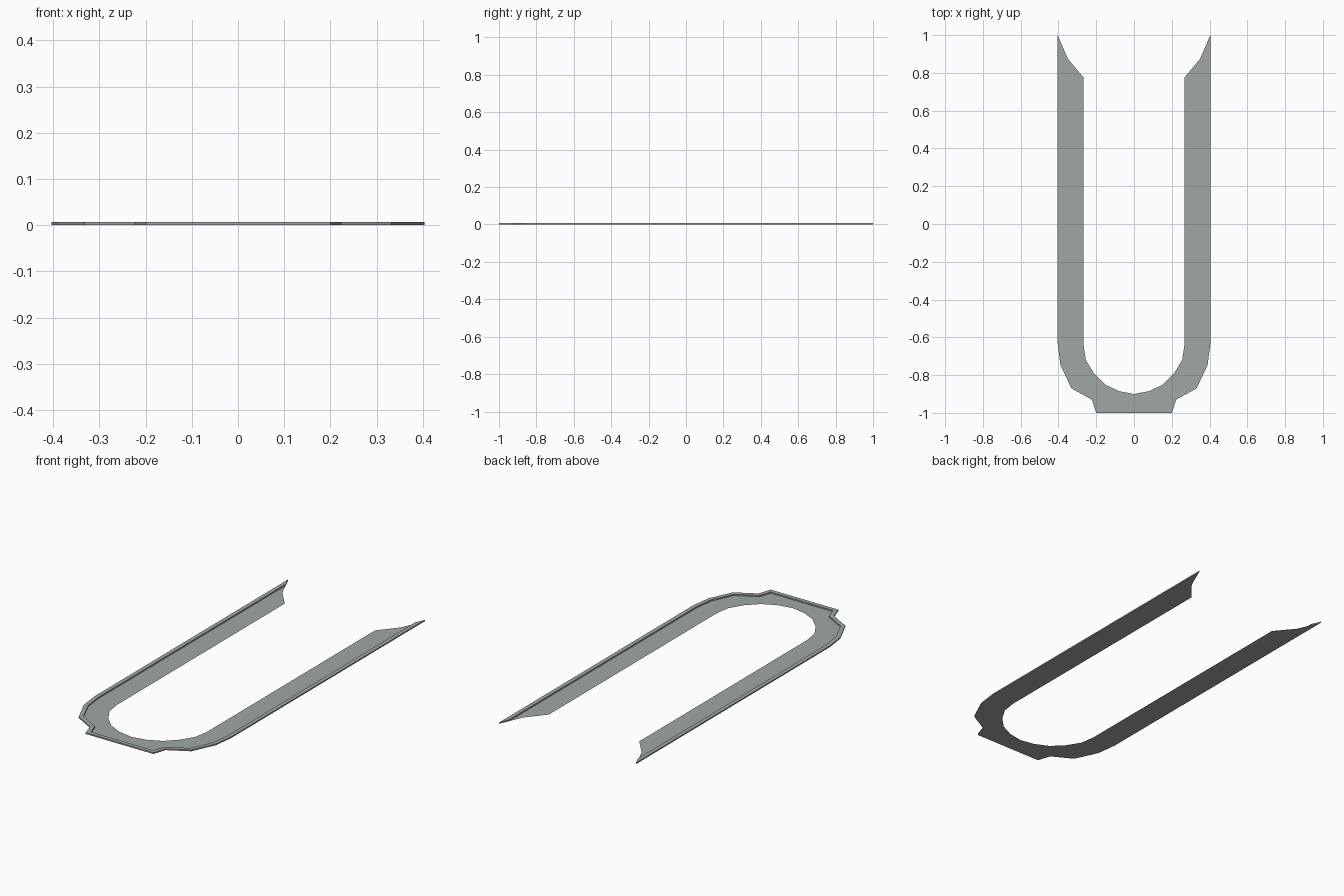
import bpy, bmesh
from mathutils import Vector

if "Cube" in bpy.data.objects:
    bpy.data.objects.remove(bpy.data.objects["Cube"])

H = 0.007  # height of the outer rim
W = 0.022  # width of the outer rim

grey = bpy.data.materials.new("grey")
grey.diffuse_color = (0.35, 0.39, 0.376, 1)
grey.use_nodes = True
grey.node_tree.nodes["Principled BSDF"].inputs["Base Color"].default_value = grey.diffuse_color

# right-hand half of the outline: outer edge, then arm tip and inner edge
outer = [(0, -1), (0.2, -1), (0.223, -0.93), (0.332, -0.87), (0.39, -0.745),
         (0.404, -0.635), (0.404, 1)]
inner = [(0.35, 0.875), (0.267, 0.775), (0.267, -0.64), (0.255, -0.72), (0.213, -0.79),
         (0.153, -0.85), (0.08, -0.885), (0, -0.9)]


def mirrored(points):
    """Full left-to-right path from a half path starting at x = 0."""
    return [(-x, y) for x, y in reversed(points[1:])] + points


def inset(points, d):
    """Half path moved inward by d with mitred corners, ends cut at the arm tip."""
    pts = [Vector(p) for p in points]
    normals = [Vector((a.y - b.y, b.x - a.x)).normalized() for a, b in zip(pts, pts[1:])]
    result = [(0, pts[0].y + d)]
    for p, n, m in zip(pts[1:-1], normals, normals[1:]):
        q = p + (n + m) * d / (1 + n.dot(m))
        result.append((q.x, q.y))
    tip, (bx, by) = pts[-1], inner[0]
    result.append((tip.x - d, tip.y - d * (tip.y - by) / (tip.x - bx)))
    return result


def finish(bm, name):
    mesh = bpy.data.meshes.new(name)
    bm.to_mesh(mesh)
    bm.free()
    mesh.materials.append(grey)
    bpy.context.collection.objects.link(bpy.data.objects.new(name, mesh))


# flat U-shaped plate
bm = bmesh.new()
loop = mirrored(outer) + inner + [(-x, y) for x, y in reversed(inner[:-1])]
face = bm.faces.new([bm.verts.new((x, y, 0)) for x, y in loop])
face.normal_update()
bmesh.ops.triangulate(bm, faces=[face])
finish(bm, "u_plate")

# raised rim along the outer edge: outer wall, top and inner wall
bm = bmesh.new()
out, inn = mirrored(outer), mirrored(inset(outer, W))
rows = [[bm.verts.new((x, y, z)) for x, y in path]
        for path, z in ((out, 0), (out, H), (inn, H), (inn, 0))]
for a, b in zip(rows, rows[1:]):
    for i in range(len(out) - 1):
        bm.faces.new((a[i], a[i + 1], b[i + 1], b[i]))
for k, step in ((0, 1), (-1, -1)):
    bm.faces.new([r[k] for r in rows][::step])
finish(bm, "outer_rim")
